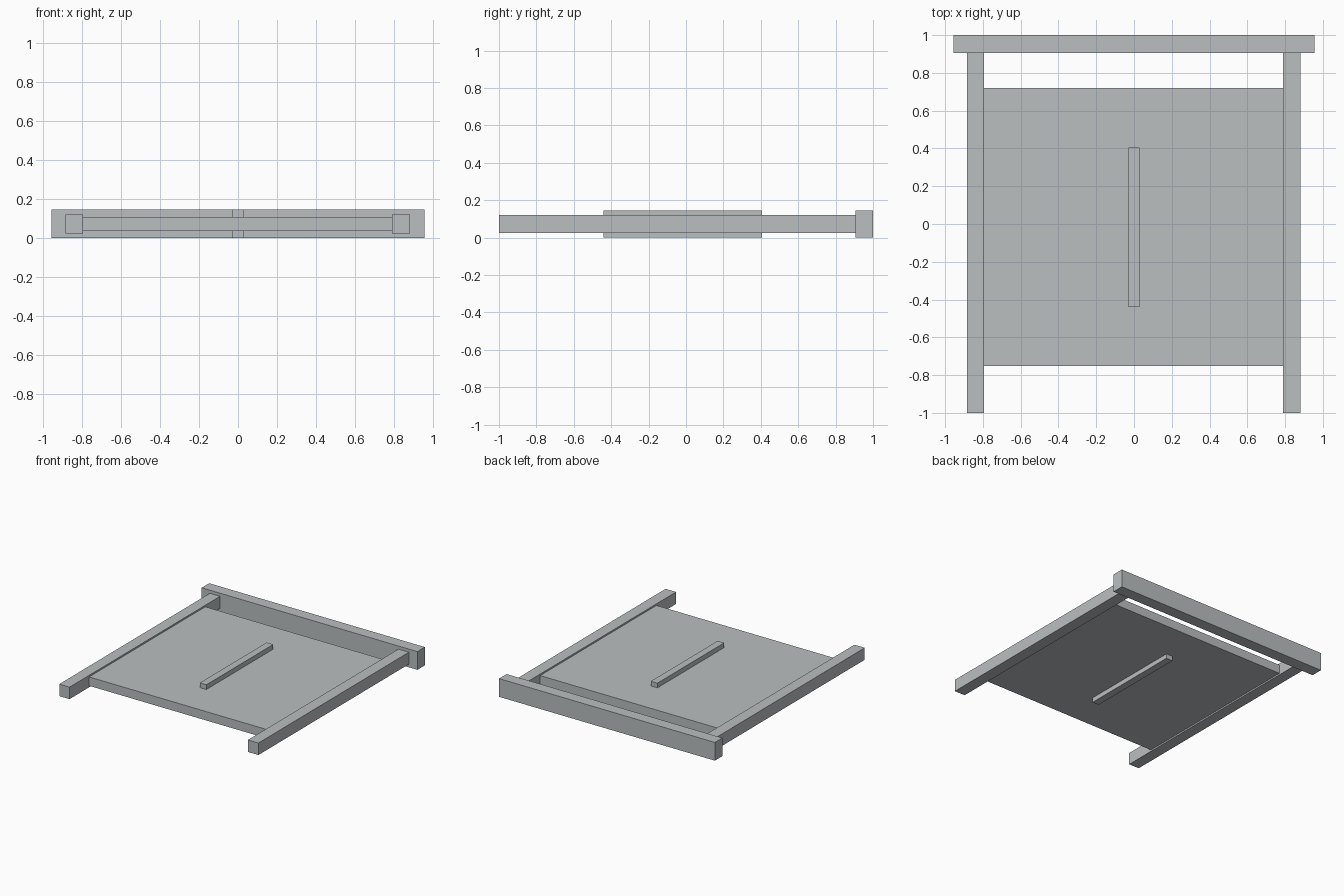
import bpy

if "Cube" in bpy.data.objects:
    bpy.data.objects.remove(bpy.data.objects["Cube"])

grey = bpy.data.materials.new("light_grey")
grey.diffuse_color = (0.49, 0.52, 0.53, 1.0)
grey.use_nodes = True
grey.node_tree.nodes["Principled BSDF"].inputs["Base Color"].default_value = grey.diffuse_color


def box(name, x, y, z):
    """Box spanning the given (min, max) ranges."""
    spans = (x, y, z)
    bpy.ops.mesh.primitive_cube_add(size=1, location=[(a + b) / 2 for a, b in spans])
    ob = bpy.context.object
    ob.name = name
    ob.scale = [b - a for a, b in spans]
    bpy.ops.object.transform_apply(location=False, rotation=False, scale=True)
    ob.data.materials.append(grey)
    return ob


# Cross beam at the back
box("cross_beam", (-0.956, 0.956), (0.905, 1.0), (0.0, 0.146))

# Side rails butting against the beam
box("left_rail", (-0.884, -0.793), (-1.0, 0.905), (0.025, 0.121))
box("right_rail", (0.788, 0.881), (-1.0, 0.905), (0.025, 0.121))

# Flat panel between the rails
box("panel", (-0.793, 0.793), (-0.752, 0.72), (0.037, 0.108))

# Slim bar passing through the panel, showing on both faces
box("centre_bar", (-0.03, 0.028), (-0.44, 0.405), (0.0, 0.146))
